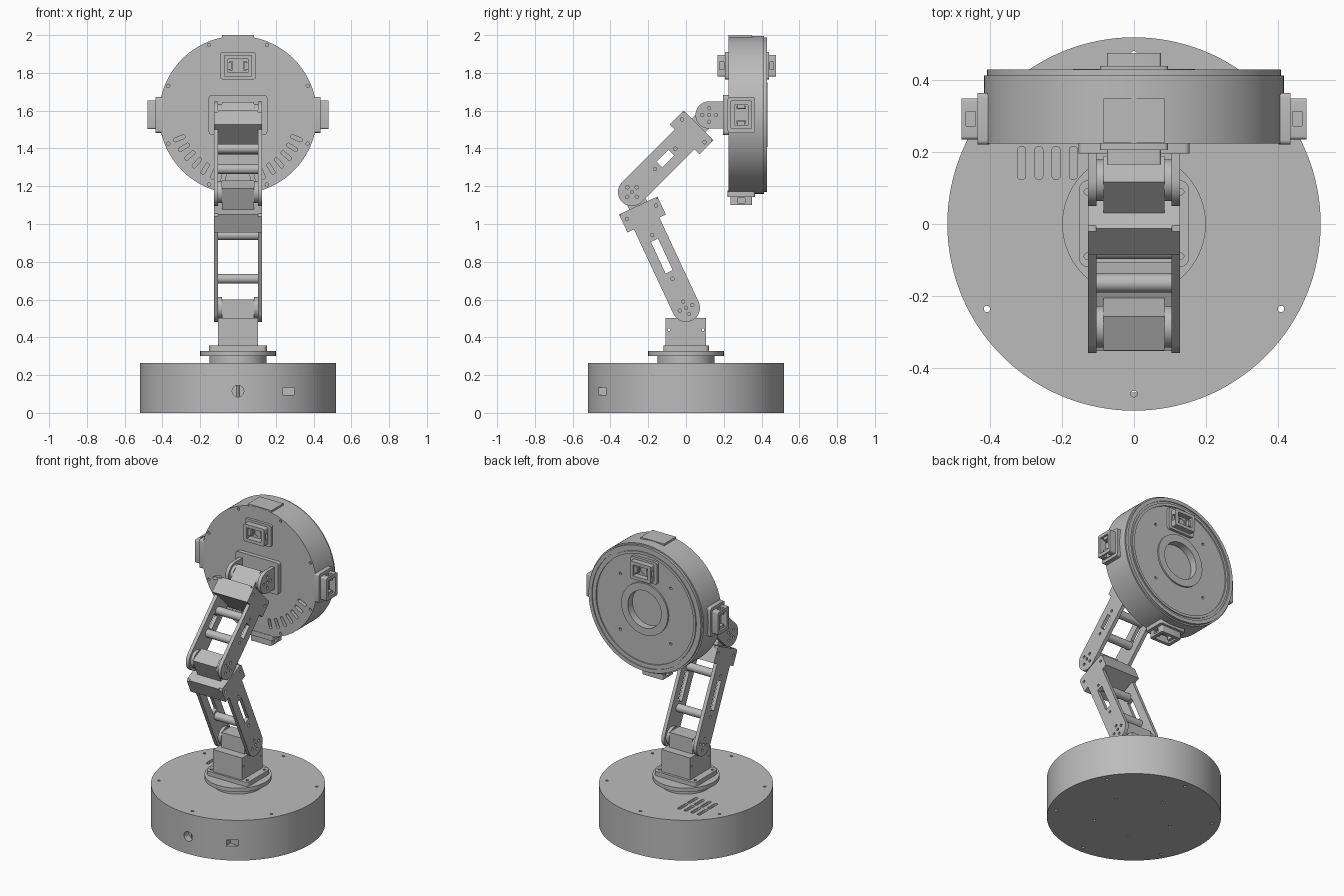
import bpy, bmesh
from math import sin, cos, pi, radians
from mathutils import Matrix, Vector

if "Cube" in bpy.data.objects:
    bpy.data.objects.remove(bpy.data.objects["Cube"])

grey = bpy.data.materials.new("plain grey")
grey.use_nodes = True
grey.diffuse_color = (0.5, 0.5, 0.5, 1)
grey.node_tree.nodes["Principled BSDF"].inputs["Base Color"].default_value = (0.5, 0.5, 0.5, 1)

T = Matrix.Translation
I = Matrix.Identity(4)
ALONG_X = Matrix.Rotation(pi / 2, 4, 'Y')


def box(bm, lo, hi, bevel=0):
    lo, hi = Vector(lo), Vector(hi)
    size = Matrix.Diagonal((*(hi - lo), 1))
    verts = bmesh.ops.create_cube(bm, size=1, matrix=T((lo + hi) / 2) @ size)["verts"]
    if bevel:  # round the corners standing along z
        edges = {e for v in verts for e in v.link_edges
                 if abs((e.verts[0].co - e.verts[1].co).z) > 1e-4}
        bmesh.ops.bevel(bm, geom=list(edges), offset=bevel, segments=4,
                        profile=0.5, affect='EDGES')


def cyl(bm, r, depth, centre, turn=I, sides=24):
    bmesh.ops.create_cone(bm, cap_ends=True, segments=sides, radius1=r, radius2=r,
                          depth=depth, matrix=T(centre) @ turn)


def slab(bm, outline, x0, x1):
    """Extrude a (y, z) outline along x."""
    face = bm.faces.new([bm.verts.new((x0, y, z)) for y, z in outline])
    new = bmesh.ops.extrude_face_region(bm, geom=[face])["geom"]
    bmesh.ops.translate(bm, vec=(x1 - x0, 0, 0),
                        verts=[g for g in new if isinstance(g, bmesh.types.BMVert)])


def lathe(bm, profile, steps=96):
    verts = [bm.verts.new((r, 0, z)) for r, z in profile]
    edges = [bm.edges.new(p) for p in zip(verts, verts[1:])]
    bmesh.ops.spin(bm, geom=verts + edges, cent=(0, 0, 0), axis=(0, 0, 1),
                   angle=2 * pi, steps=steps)
    bmesh.ops.remove_doubles(bm, verts=bm.verts, dist=1e-4)


def to_object(name, fill, frame):
    bm = bmesh.new()
    fill(bm)
    bmesh.ops.recalc_face_normals(bm, faces=bm.faces)
    mesh = bpy.data.meshes.new(name)
    bm.to_mesh(mesh)
    bm.free()
    mesh.transform(frame)
    obj = bpy.data.objects.new(name, mesh)
    bpy.context.scene.collection.objects.link(obj)
    return obj


def part(name, fill, cut=None, frame=I):
    obj = to_object(name, fill, frame)
    if cut:
        cutter = to_object(name + "_cutter", cut, frame)
        cutter.hide_render = True
        mod = obj.modifiers.new("cut", 'BOOLEAN')
        mod.operation, mod.solver, mod.object = 'DIFFERENCE', 'EXACT', cutter
        bpy.context.view_layer.update()
        cut_mesh = bpy.data.meshes.new_from_object(
            obj.evaluated_get(bpy.context.evaluated_depsgraph_get()))
        obj.modifiers.clear()
        obj.data = cut_mesh
        bpy.data.objects.remove(cutter)
    obj.data.materials.clear()
    obj.data.materials.append(grey)
    bpy.ops.object.select_all(action='DESELECT')
    obj.select_set(True)
    bpy.context.view_layer.objects.active = obj
    bpy.ops.object.shade_smooth_by_angle(angle=radians(30))
    return obj


def ring(r, count, start=0.0):
    return [(r * cos(start + 2 * pi * i / count), r * sin(start + 2 * pi * i / count))
            for i in range(count)]


def joint_holes(bm):
    for y, z in ring(0.036, 4) + [(0, 0)]:
        cyl(bm, 0.009, 0.4, (0, y, z), ALONG_X, 12)


# Round base with vents, screw holes and sockets
def base_cut(bm):
    for x, y in ring(0.473, 6, pi / 6):
        cyl(bm, 0.009, 1, (x, y, 0.2), sides=12)
    for i in range(4):
        for y in (0.17, 0.275):
            x = -0.313 + 0.048 * i
            box(bm, (x - 0.011, y - 0.045, 0.22), (x + 0.011, y + 0.045, 0.3), 0.008)
    cyl(bm, 0.031, 0.1, (0, -0.52, 0.115), Matrix.Rotation(pi / 2, 4, 'X'))
    box(bm, (0.238, -0.55, 0.095), (0.3, -0.42, 0.135))
    for x, y in ring(0.24, 5, 0.4):
        cyl(bm, 0.008, 0.06, (x, y, 0), sides=12)


part("base", lambda bm: cyl(bm, 0.52, 0.265, (0, 0, 0.1325), sides=128), base_cut)


# Turntable and its mounting block
def turntable(bm):
    lathe(bm, [(0, 0.26), (0.15, 0.26), (0.15, 0.302), (0.2, 0.302), (0.2, 0.328), (0, 0.328)])


def mount_plate(bm):
    box(bm, (-0.153, -0.12, 0.325), (0.153, 0.122, 0.357), 0.025)


def plate_holes(bm):
    for x in (-0.13, 0.13):
        for y in (-0.09, 0.09):
            cyl(bm, 0.009, 0.04, (x, y, 0.357), sides=12)


def block_holes(bm):
    for y in (-0.09, 0.09):
        cyl(bm, 0.007, 0.4, (0, y, 0.44), ALONG_X, 12)


part("turntable", turntable)
part("mount_plate", mount_plate, plate_holes)
part("mount_block", lambda bm: box(bm, (-0.105, -0.108, 0.35), (0.105, 0.106, 0.502)), block_holes)


# Motor body with a round horn on each side, centred on a joint
def motor(name, frame):
    def fill(bm):
        box(bm, (-0.085, -0.052, -0.085), (0.085, 0.052, 0.044))
        for side in (-1, 1):
            cyl(bm, 0.058, 0.022, (side * 0.096, 0, 0), ALONG_X, 32)
    part(name, fill, frame=frame)


# Arm: two side plates, cross bars and a wide block below the next joint
def arm(name, frame, length, slot, bars):
    top, low, half, wide = length - 0.078, length - 0.183, 0.074, 0.112
    outline = [(half * cos(a), half * sin(a)) for a in [pi + pi * i / 20 for i in range(21)]]
    side = [(half, low), (wide, low), (wide, top - 0.012), (wide - 0.012, top)]
    outline += side + [(-y, z) for y, z in reversed(side)]

    def plates(bm):
        slab(bm, outline, 0.105, 0.128)
        slab(bm, outline, -0.128, -0.105)

    def cuts(bm):
        joint_holes(bm)
        box(bm, (-0.3, -0.021, slot[0]), (0.3, 0.021, slot[1]))
        for z in bars:
            cyl(bm, 0.009, 0.4, (0, 0, z), ALONG_X, 12)
        for y in (-0.085, 0.085):
            cyl(bm, 0.009, 0.4, (0, y, top - 0.04), ALONG_X, 12)

    def cross_bars(bm):
        for z in bars:
            cyl(bm, 0.026, 0.212, (0, 0, z), ALONG_X, 32)

    part(name + "_side_plates", plates, cuts, frame)
    part(name + "_cross_bars", cross_bars, frame=frame)
    part(name + "_end_block",
         lambda bm: box(bm, (-0.106, -wide, low), (0.106, wide, top)), frame=frame)


def joint_frame(y, z, degrees):
    return T((0, y, z)) @ Matrix.Rotation(radians(degrees), 4, 'X')


motor("base_motor", joint_frame(0, 0.556, 0))
arm("lower_arm", joint_frame(0, 0.556, 25), 0.676, (0.21, 0.395), (0.17, 0.425))
motor("elbow_motor", joint_frame(-0.286, 1.169, 25))
arm("upper_arm", joint_frame(-0.286, 1.169, -45), 0.577, (0.205, 0.295), (0.172, 0.325))
motor("head_motor", joint_frame(0.122, 1.577, -45))


# Head bracket: two rounded ears on a square plate
def ears(bm):
    arc = [(0.072 * cos(a), 0.072 * sin(a)) for a in [pi + pi * i / 20 for i in range(21)]]
    for x in (-0.128, 0.105):
        slab(bm, arc + [(0.072, 0.08), (-0.072, 0.08)], x, x + 0.023)


part("head_ears", ears, joint_holes, joint_frame(0.122, 1.577, -90))
part("head_back_plate", lambda bm: box(bm, (-0.155, -0.105, 0), (0.155, 0.105, 0.03), 0.015),
     frame=joint_frame(0.197, 1.577, -90))

# Head drum: local z runs from front to back, local y points down
HEAD = joint_frame(0.224, 1.578, -90)


def drum(bm):
    lathe(bm, [(0, 0), (0.418, 0), (0.418, 0.19), (0.409, 0.19), (0.409, 0.206), (0.385, 0.206),
               (0.385, 0.2), (0.372, 0.2), (0.372, 0.206), (0.355, 0.206), (0.355, 0.198),
               (0.17, 0.198), (0.17, 0.208), (0.122, 0.208), (0.122, 0.16), (0, 0.16)], 128)


def drum_cut(bm):
    for x, y in ring(0.4, 8, pi / 8):
        cyl(bm, 0.009, 0.06, (x, y, 0), sides=12)
    for x, y in ring(0.26, 4, pi / 4):
        cyl(bm, 0.009, 0.06, (x, y, 0.2), sides=12)
    for side in (-1, 1):
        for i in range(7):
            seen = set(bm.verts)
            box(bm, (-0.01, 0.302, -0.05), (0.01, 0.366, 0.03), 0.008)
            bmesh.ops.rotate(bm, verts=[v for v in bm.verts if v not in seen], cent=(0, 0, 0),
                             matrix=Matrix.Rotation(side * radians(13 + 9.2 * i), 3, 'Z'))
    cyl(bm, 0.024, 1, (0, -0.26, 0))


part("head_drum", drum, drum_cut, HEAD)
part("head_top_pad", lambda bm: box(bm, (-0.085, 0.226, 1.96), (0.085, 0.35, 2.0)))


# Sockets: flange and open frame, local z points outward and x is the long way
def socket(name, frame, height=0.062, through=False):
    def fill(bm):
        box(bm, (-0.095, -0.072, -0.015), (0.095, 0.072, 0.018), 0.012)

    def frame_box(bm):
        box(bm, (-0.075, -0.057, 0.01), (0.075, 0.057, height), 0.008)

    def pocket(bm):
        box(bm, (-0.053, -0.036, 0.015), (0.053, 0.036, 0.1))

    def window(bm):
        for s in (-1, 1):
            box(bm, (s * 0.064 - 0.03, -0.02, 0.024), (s * 0.064 + 0.03, 0.02, height - 0.012))
        pocket(bm)

    def pins(bm):
        for s in (-1, 1):
            box(bm, (s * 0.038 - 0.008, -0.025, 0.01), (s * 0.038 + 0.008, 0.025, 0.026))

    part(name + "_flange", fill, (lambda bm: cyl(bm, 0.024, 0.2, (0, 0, 0))) if through else None,
         frame)
    part(name + "_frame", frame_box, window, frame)
    part(name + "_pins", pins, frame=frame)


MID = 0.293
for label, s in (("left", 1), ("right", -1)):
    turn = Matrix.Rotation(s * pi / 2, 4, 'Y')
    socket(label + "_socket", T((s * 0.418, MID, 1.578)) @ turn)
socket("bottom_socket", T((0, MID, 1.162)) @ Matrix.Rotation(pi, 4, 'X'))
socket("front_socket", joint_frame(0.224, 1.838, 90), 0.058, True)
socket("rear_socket", joint_frame(0.422, 1.838, -90), 0.054, True)
